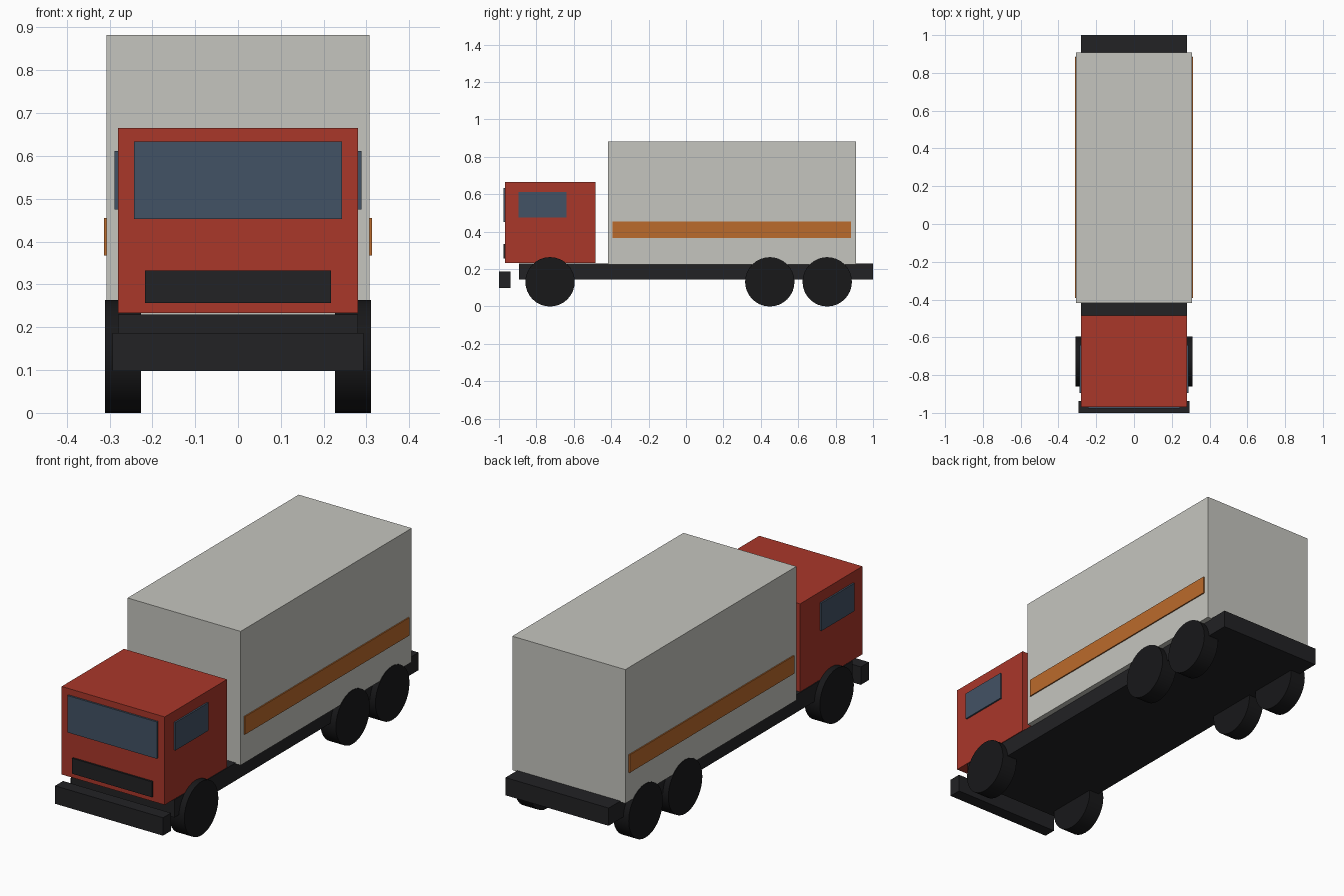
import bpy
import math

if "Cube" in bpy.data.objects:
    bpy.data.objects.remove(bpy.data.objects["Cube"])


def material(name, rgb):
    m = bpy.data.materials.new(name)
    m.diffuse_color = (*rgb, 1)
    m.use_nodes = True
    m.node_tree.nodes["Principled BSDF"].inputs["Base Color"].default_value = m.diffuse_color
    return m


RED = material("cab_red", (0.40, 0.038, 0.023))
BLACK = material("black", (0.016, 0.016, 0.018))
RUBBER = material("rubber", (0.009, 0.009, 0.010))
GLASS = material("glass", (0.055, 0.085, 0.13))
ORANGE = material("orange", (0.50, 0.145, 0.025))
PALE = material("cargo_pale", (0.56, 0.56, 0.52))


def box(name, x, y, z, mat):
    """Box from (min, max) ranges on each axis."""
    r = (x, y, z)
    bpy.ops.mesh.primitive_cube_add(size=1, location=[(a + b) / 2 for a, b in r])
    o = bpy.context.object
    o.name = name
    o.scale = [b - a for a, b in r]
    bpy.ops.object.transform_apply(location=False, rotation=False, scale=True)
    o.data.materials.append(mat)
    return o


def wheel(name, x, y):
    radius, width = 0.132, 0.084
    bpy.ops.mesh.primitive_cylinder_add(
        vertices=32, radius=radius, depth=width,
        location=(x, y, radius), rotation=(0, math.pi / 2, 0))
    o = bpy.context.object
    o.name = name
    o.data.materials.append(RUBBER)
    bpy.ops.object.shade_smooth_by_angle(angle=math.radians(30))


# Chassis and front bumper
box("chassis", (-0.28, 0.28), (-0.893, 1.0), (0.143, 0.23), BLACK)
box("front_bumper", (-0.293, 0.293), (-1.0, -0.938), (0.098, 0.186), BLACK)

# Cab with windscreen and grille
box("cab", (-0.28, 0.28), (-0.968, -0.485), (0.233, 0.665), RED)
box("windscreen", (-0.243, 0.243), (-0.977, -0.96), (0.453, 0.634), GLASS)
box("grille", (-0.217, 0.217), (-0.977, -0.96), (0.257, 0.333), BLACK)

# Cargo body
box("cargo_box", (-0.307, 0.307), (-0.418, 0.909), (0.225, 0.882), PALE)

# Parts repeated on both sides
for side, s in (("left", -1), ("right", 1)):
    box(f"side_window_{side}", sorted((s * 0.272, s * 0.288)),
        (-0.895, -0.64), (0.475, 0.612), GLASS)
    box(f"side_stripe_{side}", sorted((s * 0.302, s * 0.313)),
        (-0.393, 0.883), (0.367, 0.455), ORANGE)
    for axle, y in (("front", -0.727), ("middle", 0.448), ("rear", 0.755)):
        wheel(f"{axle}_wheel_{side}", s * 0.268, y)
